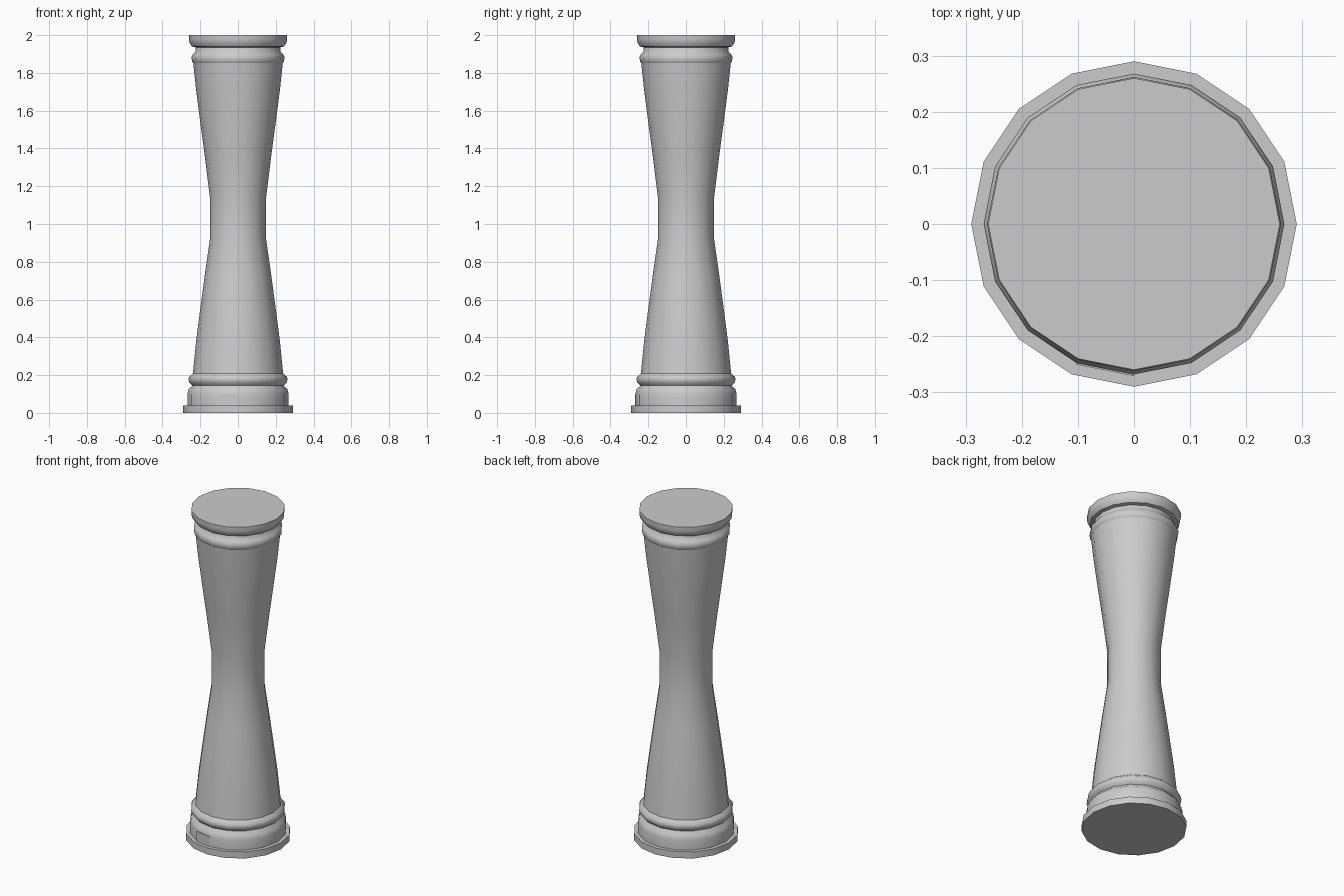
import bpy, bmesh
from math import sin, cos, pi, radians

cube = bpy.data.objects.get("Cube")
if cube:
    bpy.data.objects.remove(cube, do_unlink=True)

SIDES = 16

stone = bpy.data.materials.new("grey stone")
stone.use_nodes = True
grey = (0.6, 0.6, 0.6, 1)
stone.diffuse_color = grey
stone.node_tree.nodes["Principled BSDF"].inputs["Base Color"].default_value = grey


def finish(name, bm, angle=40):
    bmesh.ops.recalc_face_normals(bm, faces=bm.faces)
    mesh = bpy.data.meshes.new(name)
    bm.to_mesh(mesh)
    bm.free()
    obj = bpy.data.objects.new(name, mesh)
    bpy.context.collection.objects.link(obj)
    mesh.materials.append(stone)
    bpy.ops.object.select_all(action="DESELECT")
    obj.select_set(True)
    bpy.context.view_layer.objects.active = obj
    bpy.ops.object.shade_smooth_by_angle(angle=radians(angle))
    return obj


def turned(name, profile):
    """Closed sixteen-sided solid from (radius, height) pairs, bottom to top."""
    bm = bmesh.new()
    rings = [[bm.verts.new((r * cos(2 * pi * i / SIDES), r * sin(2 * pi * i / SIDES), z))
              for i in range(SIDES)] for r, z in profile]
    for low, high in zip(rings, rings[1:]):
        for i in range(SIDES):
            j = (i + 1) % SIDES
            bm.faces.new((low[i], low[j], high[j], high[i]))
    bm.faces.new(rings[0])
    bm.faces.new(rings[-1])
    return finish(name, bm)


# Base: flat plinth, drum with rounded shoulder, then a raised ring
turned("plinth", [(0.29, 0), (0.29, 0.04)])
turned("base_drum", [(0.268, 0.04), (0.268, 0.1), (0.262, 0.125), (0.245, 0.14), (0.243, 0.15)])
turned("base_ring", [(0.243, 0.145), (0.258, 0.16), (0.262, 0.175), (0.26, 0.19), (0.238, 0.21)])

# Waisted shaft
turned("shaft", [(0.24, 0.2), (0.222, 0.38), (0.2, 0.55), (0.176, 0.73), (0.149, 0.92),
                 (0.149, 1.14), (0.176, 1.36), (0.2, 1.54), (0.222, 1.71), (0.238, 1.86)])

# Capital: raised collar, concave neck and flat-topped lip
turned("collar", [(0.236, 1.85), (0.244, 1.86), (0.246, 1.885), (0.238, 1.9), (0.226, 1.912), (0.223, 1.94)])
turned("top_lip", [(0.223, 1.935), (0.244, 1.94), (0.256, 1.958), (0.26, 1.975), (0.26, 2.0)])

# Thin plate covering one front facet of the drum
bm = bmesh.new()
corners = []
for r in (0.266, 0.271):
    for z in (0.04, 0.1):
        for a in (-pi / 2, -pi / 2 - 2 * pi / SIDES):
            corners.append(bm.verts.new((r * cos(a), r * sin(a), z)))
bmesh.ops.convex_hull(bm, input=corners)
finish("front_plate", bm)
